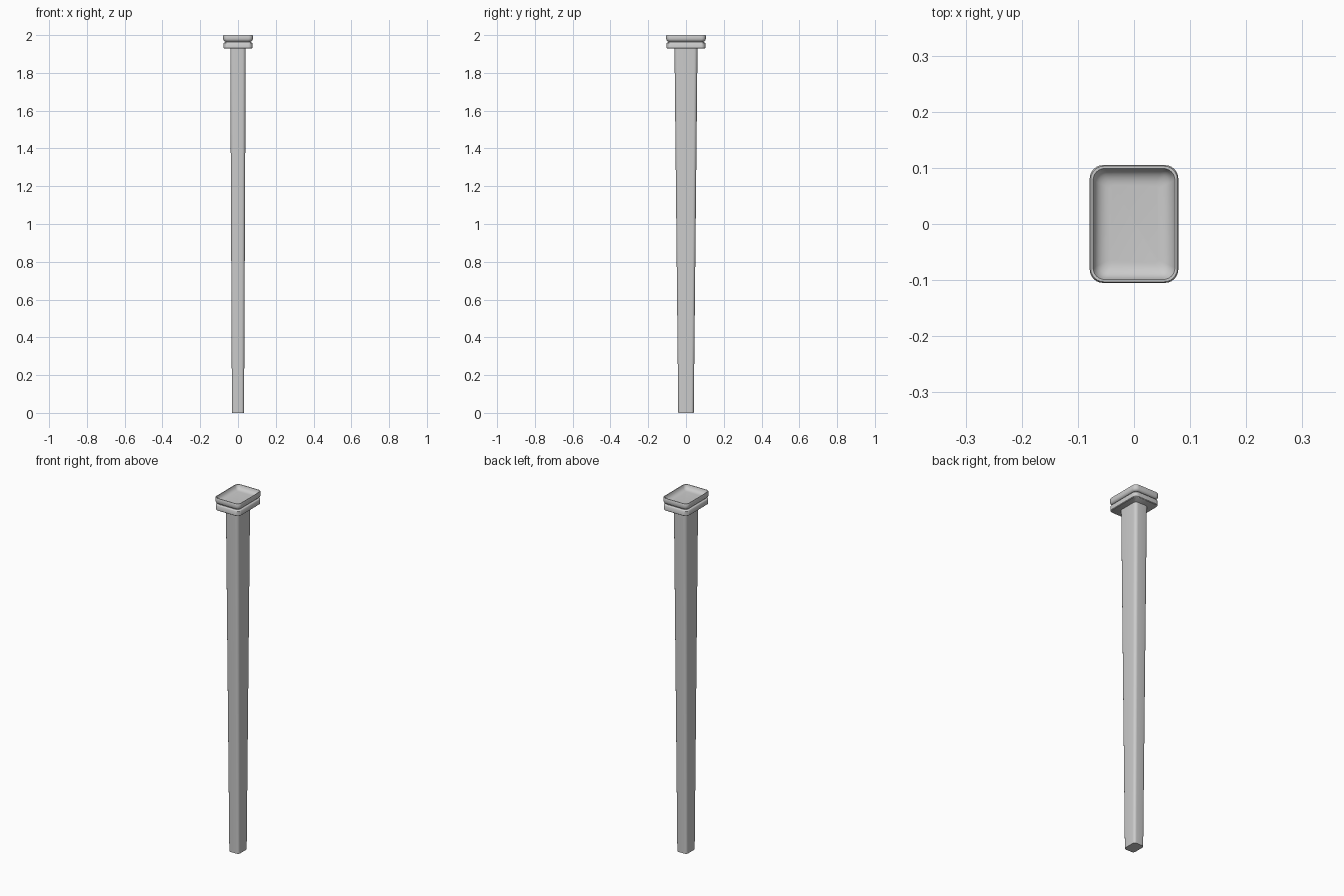
import bpy
import math

old = bpy.data.objects.get("Cube")
if old:
    bpy.data.objects.remove(old, do_unlink=True)

grey = bpy.data.materials.new("plain grey")
grey.use_nodes = True
colour = (0.6, 0.6, 0.6, 1)
grey.diffuse_color = colour
grey.node_tree.nodes["Principled BSDF"].inputs["Base Color"].default_value = colour


def rounded_ring(hx, hy, r, z, steps=6):
    """Points of a rounded rectangle at height z."""
    pts = []
    for quarter, (sx, sy) in enumerate([(1, 1), (-1, 1), (-1, -1), (1, -1)]):
        for i in range(steps + 1):
            a = math.pi / 2 * (quarter + i / steps)
            pts.append((sx * (hx - r) + r * math.cos(a),
                        sy * (hy - r) + r * math.sin(a), z))
    return pts


def loft(name, rings, angle=40):
    """Skin a stack of rounded rectangles and close both ends."""
    verts, faces = [], []
    for ring in rings:
        verts += rounded_ring(*ring)
    n = len(verts) // len(rings)
    for k in range(len(rings) - 1):
        for i in range(n):
            j = (i + 1) % n
            faces.append((k * n + i, k * n + j, (k + 1) * n + j, (k + 1) * n + i))
    faces.append(tuple(reversed(range(n))))
    faces.append(tuple(range(len(verts) - n, len(verts))))
    mesh = bpy.data.meshes.new(name)
    mesh.from_pydata(verts, [], faces)
    mesh.materials.append(grey)
    obj = bpy.data.objects.new(name, mesh)
    bpy.context.collection.objects.link(obj)
    bpy.ops.object.select_all(action="DESELECT")
    obj.select_set(True)
    bpy.context.view_layer.objects.active = obj
    bpy.ops.object.shade_smooth_by_angle(angle=math.radians(angle))
    return obj


# Tapered shaft
loft("shaft", [(0.032, 0.041, 0.014, 0), (0.041, 0.061, 0.018, 1.94)])


def plate(inset, z):
    """Ring of the head, inset from its widest outline."""
    return (0.079 - inset, 0.105 - inset, 0.024 - inset * 0.5, z)


# Collar under the head
loft("collar", [plate(0.005, 1.93), plate(0.002, 1.933), plate(0.002, 1.957),
                plate(0.005, 1.961), plate(0.012, 1.963)])

# Narrow neck in the groove
loft("neck", [plate(0.012, 1.96), plate(0.012, 1.97)])

# Dished cap: rounded underside, thin rim, hollow curving down to a flat floor
cap = [plate(0.012, 1.966), plate(0.006, 1.968), plate(0.002, 1.973),
       plate(0, 1.98), plate(0, 1.996), plate(0.002, 2.0), plate(0.006, 2.0)]
for i in range(1, 7):
    a = math.pi / 2 * i / 6
    cap.append(plate(0.008 + 0.028 * (1 - math.cos(a)), 1.998 - 0.022 * math.sin(a)))
loft("cap", cap, 50)
